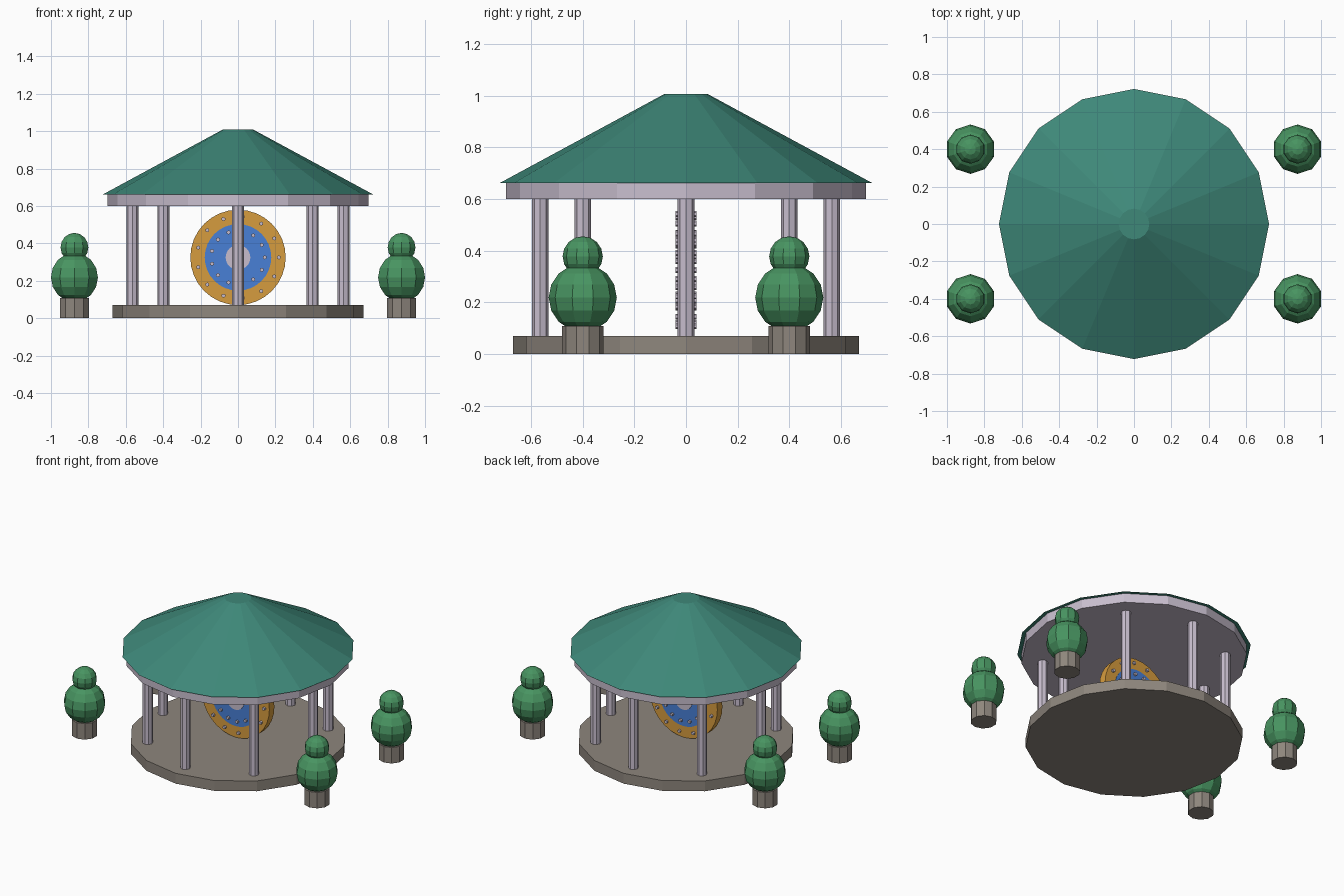
import bpy, bmesh, math
from mathutils import Matrix, Vector

if "Cube" in bpy.data.objects:
    bpy.data.objects.remove(bpy.data.objects["Cube"])


def material(name, rgb):
    def lin(c):
        c /= 255
        return c / 12.92 if c <= 0.04045 else ((c + 0.055) / 1.055) ** 2.4
    m = bpy.data.materials.new(name)
    m.diffuse_color = (*[lin(c) for c in rgb], 1)
    m.use_nodes = True
    m.node_tree.nodes["Principled BSDF"].inputs["Base Color"].default_value = m.diffuse_color
    return m


STONE = material("warm grey stone", (142, 134, 125))
PALE = material("pale lavender", (200, 190, 206))
ROOF = material("teal roof", (62, 136, 121))
LEAF = material("leaf green", (72, 148, 97))
GOLD = material("gold", (214, 156, 62))
BLUE = material("blue", (72, 128, 214))


def finish(bm, name, mat):
    me = bpy.data.meshes.new(name)
    bm.to_mesh(me)
    bm.free()
    me.materials.append(mat)
    ob = bpy.data.objects.new(name, me)
    bpy.context.collection.objects.link(ob)
    return ob


def add_cone(bm, sides, r1, r2, depth, matrix):
    bmesh.ops.create_cone(bm, cap_ends=True, segments=sides, radius1=r1,
                          radius2=r2, depth=depth, matrix=matrix)


def upright(name, mat, sides, r1, r2, z0, z1, x=0, y=0):
    bm = bmesh.new()
    add_cone(bm, sides, r1, r2, z1 - z0, Matrix.Translation((x, y, (z0 + z1) / 2)))
    return finish(bm, name, mat)


def ball(name, mat, r, loc):
    bm = bmesh.new()
    bmesh.ops.create_uvsphere(bm, u_segments=10, v_segments=8, radius=r,
                              matrix=Matrix.Translation(loc))
    return finish(bm, name, mat)


# Pavilion floor, beam and roof
upright("floor", STONE, 16, 0.67, 0.67, 0, 0.07)
upright("roof_beam", PALE, 16, 0.697, 0.697, 0.60, 0.662)
upright("roof", ROOF, 16, 0.722, 0.082, 0.662, 1.008)

# Eight columns
for i in range(8):
    a = i * math.pi / 4
    upright(f"column_{i + 1}", PALE, 8, 0.032, 0.032, 0.07, 0.60,
            0.565 * math.cos(a), 0.565 * math.sin(a))

# Standing disc, alike on front and back
CENTRE = Vector((0, 0, 0.325))
FACING = Matrix.Rotation(math.pi / 2, 4, 'X')


def disc(name, mat, r, half):
    bm = bmesh.new()
    add_cone(bm, 32, r, r, half * 2, Matrix.Translation(CENTRE) @ FACING)
    return finish(bm, name, mat)


disc("disc_rim", GOLD, 0.255, 0.027)
disc("disc_inlay", BLUE, 0.178, 0.029)
disc("disc_hub", PALE, 0.066, 0.031)

# Two rings of studs on each face
for name, radius in (("outer_studs", 0.219), ("inner_studs", 0.143)):
    bm = bmesh.new()
    for side in (-1, 1):
        for i in range(13):
            a = i * math.tau / 13
            p = CENTRE + Vector((radius * math.cos(a), side * 0.033, radius * math.sin(a)))
            add_cone(bm, 6, 0.011, 0.011, 0.016, Matrix.Translation(p) @ FACING)
    finish(bm, name, PALE)

# Four potted shrubs
for n, (sx, sy) in enumerate(((-1, -1), (1, -1), (-1, 1), (1, 1)), 1):
    x, y = sx * 0.8745, sy * 0.40
    upright(f"pot_{n}", STONE, 10, 0.081, 0.081, 0, 0.108, x, y)
    ball(f"lower_foliage_{n}", LEAF, 0.132, (x, y, 0.218))
    ball(f"upper_foliage_{n}", LEAF, 0.078, (x, y, 0.378))
